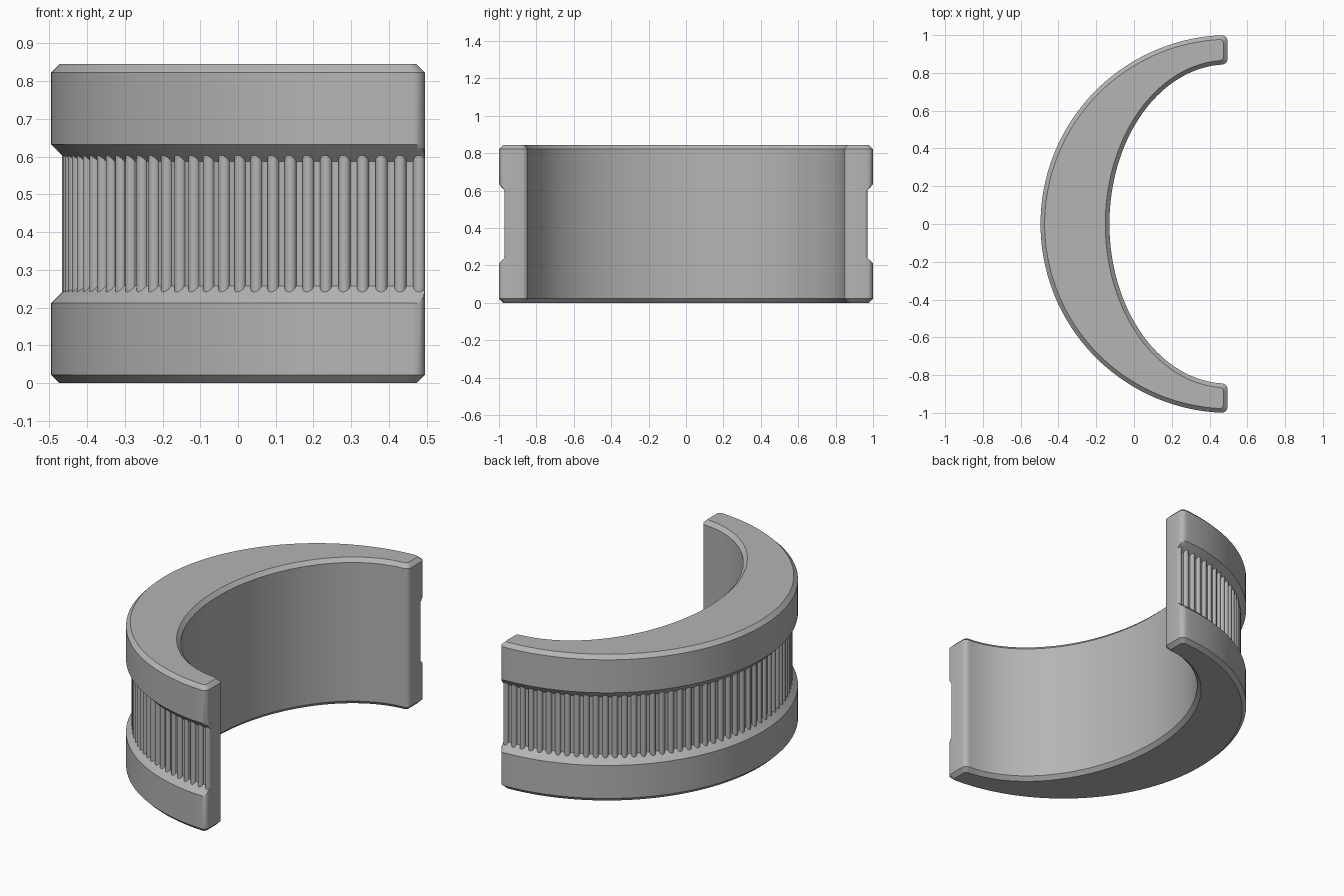
import bpy, bmesh, math

if "Cube" in bpy.data.objects:
    bpy.data.objects.remove(bpy.data.objects["Cube"])

HEIGHT = 0.845
CX, R = 0.505, 1.0             # outer arc centre and radius
IX, IA, IB = 0.495, 0.625, 0.845   # inner elliptical wall
TIP_X, FILLET = 0.495, 0.03    # flat tips and their rounded corners
CHAMFER, FLOOR_R = 0.022, 0.955
SEG = 96

metal = bpy.data.materials.new("grey metal")
metal.diffuse_color = (0.46, 0.46, 0.46, 1)
metal.use_nodes = True
metal.node_tree.nodes["Principled BSDF"].inputs["Base Color"].default_value = metal.diffuse_color


def half_outline(inset):
    """Upper half of the crescent: inner wall, tip corners, outer arc."""
    tip, f = TIP_X - inset, FILLET - inset * 0.5
    a, b, r = IA + inset, IB + inset, R - inset
    x0 = tip - f
    pts = []
    t1 = math.acos((x0 - IX) / a)
    for i in range(SEG // 2 + 1):                      # inner wall
        t = math.pi + (t1 - math.pi) * i / (SEG // 2)
        pts.append((IX + a * math.cos(t), b * math.sin(t)))
    y_in = pts[-1][1]
    t2 = math.acos((x0 - CX) / r)
    y_out = r * math.sin(t2)
    for i in range(1, 7):                              # inner corner
        t = -math.pi / 2 + math.pi / 2 * i / 6
        pts.append((x0 + f * math.cos(t), y_in + f + f * math.sin(t)))
    for i in range(0, 7):                              # outer corner
        t = math.pi / 2 * i / 6
        pts.append((x0 + f * math.cos(t), y_out - f + f * math.sin(t)))
    for i in range(1, SEG // 2 + 1):                   # outer arc
        t = t2 + (math.pi - t2) * i / (SEG // 2)
        pts.append((CX + r * math.cos(t), r * math.sin(t)))
    return pts


def outline(inset, limit):
    """Closed crescent, with the outer side held inside the limit radius."""
    out = []
    for x, y in half_outline(inset):
        d = math.hypot(x - CX, y)
        k = min(1, limit / d)
        out.append((CX + (x - CX) * k, y * k))
    return out + [(x, -y) for x, y in out[-2:0:-1]]


def finish(name, bm):
    bmesh.ops.recalc_face_normals(bm, faces=bm.faces)
    mesh = bpy.data.meshes.new(name)
    bm.to_mesh(mesh)
    bm.free()
    mesh.materials.append(metal)
    ob = bpy.data.objects.new(name, mesh)
    bpy.context.collection.objects.link(ob)
    bpy.ops.object.select_all(action='DESELECT')
    ob.select_set(True)
    bpy.context.view_layer.objects.active = ob
    bpy.ops.object.shade_smooth_by_angle(angle=math.radians(30))
    return ob


# crescent body: chamfered rims and a sloped groove round the outside
depth = R - FLOOR_R
lower = [(0, CHAMFER, 2), (CHAMFER, 0, 2)]
lower += [(0.2125 + depth * i / 4, 0, R - depth * i / 4) for i in range(5)]
levels = lower + [(HEIGHT - z, c, lim) for z, c, lim in reversed(lower)]
bm = bmesh.new()
rings = [[bm.verts.new((x, y, z)) for x, y in outline(c, lim)]
         for z, c, lim in levels]
for lo, hi in zip(rings, rings[1:]):
    n = len(lo)
    for i in range(n):
        j = (i + 1) % n
        bm.faces.new((lo[i], lo[j], hi[j], hi[i]))
# rim faces as strips across the crescent
for ring in (rings[0], rings[-1]):
    half = len(ring) // 2
    for side in (ring[:half + 1], [ring[0]] + ring[:half - 1:-1]):
        n = len(side)
        for i in range(n // 2 - 1):
            bm.faces.new((side[i], side[i + 1], side[n - 2 - i], side[n - 1 - i]))
        if n % 2:
            m = n // 2
            bm.faces.new((side[m - 1], side[m], side[m + 1]))
finish("crescent_body", bm)

# upright round ribs along the groove floor
bm = bmesh.new()
RIBS, RIB_R, Z0, Z1 = 60, 0.016, 0.222, HEIGHT - 0.222
for k in range(RIBS):
    t = math.pi / 2 + math.pi * (k + 0.5) / RIBS
    cx, cy = CX + FLOOR_R * math.cos(t), FLOOR_R * math.sin(t)
    rows = [[bm.verts.new((cx + RIB_R * math.cos(t + math.pi * 2 * i / 16),
                           cy + RIB_R * math.sin(t + math.pi * 2 * i / 16), z))
             for i in range(16)] for z in (Z0, Z1)]
    for i in range(16):
        j = (i + 1) % 16
        bm.faces.new((rows[0][i], rows[0][j], rows[1][j], rows[1][i]))
    bm.faces.new(rows[0][::-1])
    bm.faces.new(rows[1])
finish("groove_ribs", bm)
